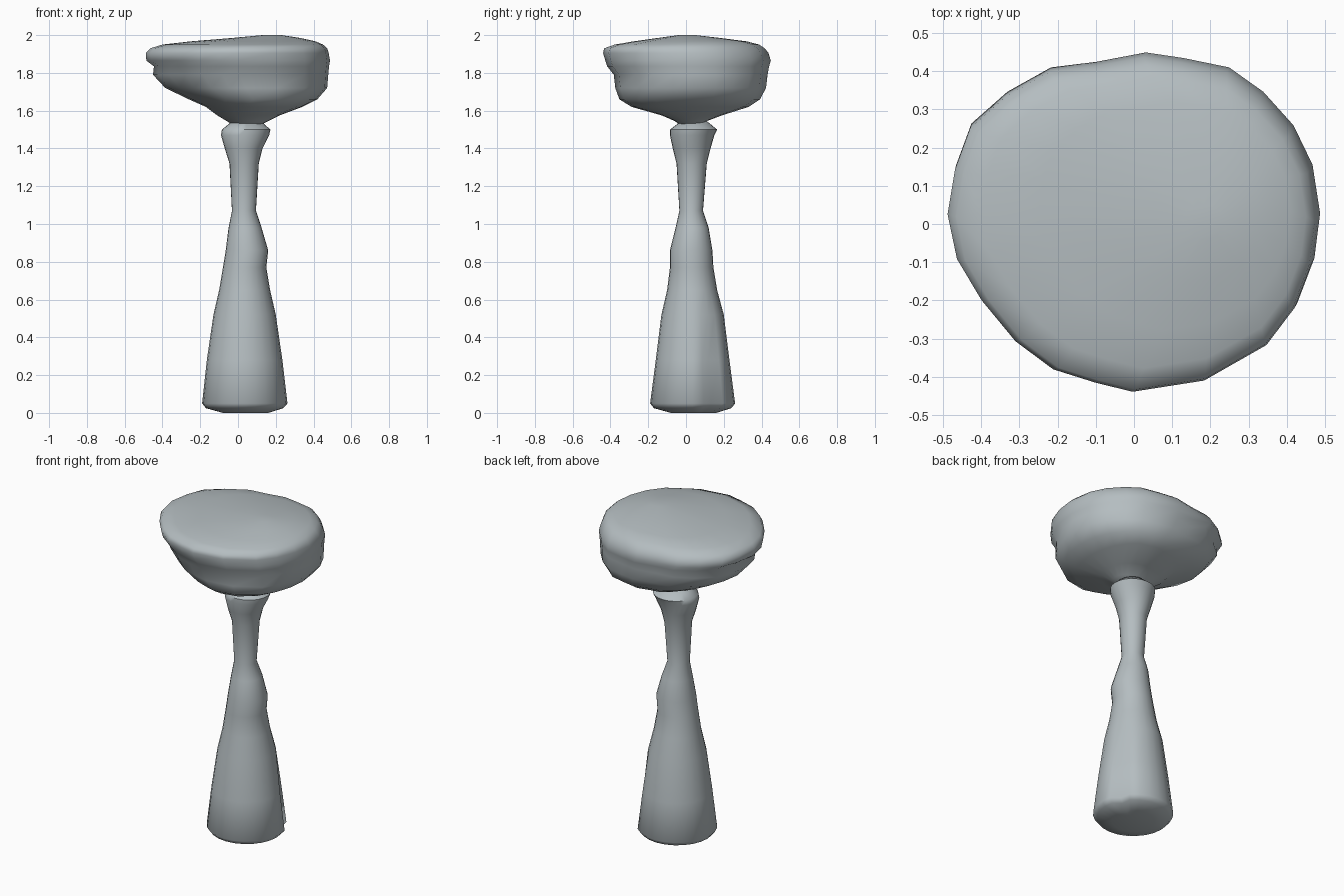
import bpy, bmesh, math

stone = bpy.data.materials.new("pale grey")
stone.diffuse_color = (0.46, 0.51, 0.53, 1)


def loft(name, outline, rings, angle, tweak=None):
    """Skin rings (z, x_min, x_max, y_min, y_max) shaped by a unit outline; cap both ends."""
    bm = bmesh.new()
    loops = []
    for z, x0, x1, y0, y1 in rings:
        loop = []
        for u, v in outline:
            x = (x0 + x1) / 2 + u * (x1 - x0) / 2
            y = (y0 + y1) / 2 + v * (y1 - y0) / 2
            if tweak:
                x, y = tweak(x, y, z, u, v)
            loop.append(bm.verts.new((x, y, z)))
        loops.append(loop)
    n = len(outline)
    for a, b in zip(loops, loops[1:]):
        for i in range(n):
            j = (i + 1) % n
            bm.faces.new((a[i], a[j], b[j], b[i]))
    bm.faces.new(loops[0][::-1])
    bm.faces.new(loops[-1])
    me = bpy.data.meshes.new(name)
    bm.to_mesh(me)
    bm.free()
    me.materials.append(stone)
    ob = bpy.data.objects.new(name, me)
    bpy.context.collection.objects.link(ob)
    bpy.ops.object.select_all(action='DESELECT')
    ob.select_set(True)
    bpy.context.view_layer.objects.active = ob
    bpy.ops.object.shade_smooth_by_angle(angle=math.radians(angle))
    return ob


# Pedestal: flared foot, pinched waist and a collar under the bowl
circle = [(math.cos(math.tau * i / 24), math.sin(math.tau * i / 24)) for i in range(24)]
pedestal_rings = [
    (0.00, -0.08, 0.16, -0.08, 0.16),
    (0.025, -0.17, 0.24, -0.17, 0.24),
    (0.05, -0.19, 0.262, -0.19, 0.26),
    (0.28, -0.165, 0.235, -0.16, 0.23),
    (0.52, -0.13, 0.20, -0.13, 0.20),
    (0.65, -0.10, 0.17, -0.10, 0.165),
    (0.77, -0.08, 0.15, -0.085, 0.145),
    (0.86, -0.065, 0.16, -0.085, 0.14),
    (0.98, -0.05, 0.125, -0.055, 0.12),
    (1.07, -0.032, 0.095, -0.035, 0.09),
    (1.32, -0.045, 0.11, -0.05, 0.11),
    (1.40, -0.07, 0.13, -0.07, 0.13),
    (1.47, -0.09, 0.165, -0.085, 0.15),
    (1.50, -0.085, 0.172, -0.085, 0.165),
    (1.545, -0.03, 0.12, -0.025, 0.11),
]


def crease(x, y, z, u, v):
    # Shallow vertical crease on the right-hand back of the foot
    if z < 0.5 and abs(math.atan2(v, u) - math.radians(30)) < 0.1:
        return x - 0.03 * u, y - 0.03 * v
    return x, y


loft("pedestal", circle, pedestal_rings, 50, crease)

# Bowl: slightly irregular round plan, measured at the rim
rim = [(0.49, 0.02), (0.47, 0.15), (0.42, 0.255), (0.34, 0.345), (0.25, 0.41),
       (0.13, 0.435), (0.03, 0.45), (-0.10, 0.425), (-0.22, 0.41), (-0.335, 0.345),
       (-0.43, 0.26), (-0.47, 0.15), (-0.49, 0.03), (-0.465, -0.09), (-0.40, -0.20),
       (-0.31, -0.31), (-0.21, -0.385), (-0.10, -0.42), (0.0, -0.445), (0.19, -0.415),
       (0.355, -0.32), (0.43, -0.22), (0.475, -0.10)]
plan = [(x / 0.49, y / 0.448) for x, y in rim]
bowl_rings = [
    (1.515, -0.01, 0.10, -0.02, 0.08),
    (1.545, -0.06, 0.16, -0.06, 0.11),
    (1.575, -0.11, 0.22, -0.13, 0.19),
    (1.62, -0.17, 0.34, -0.29, 0.33),
    (1.66, -0.26, 0.42, -0.355, 0.39),
    (1.72, -0.385, 0.472, -0.377, 0.422),
    (1.79, -0.45, 0.478, -0.385, 0.43),
    (1.835, -0.445, 0.482, -0.42, 0.438),
    (1.865, -0.485, 0.487, -0.43, 0.447),
    (1.905, -0.488, 0.48, -0.442, 0.435),
    (1.93, -0.465, 0.473, -0.436, 0.415),
    (1.95, -0.40, 0.45, -0.38, 0.385),
    (1.967, -0.25, 0.41, -0.28, 0.32),
    (1.985, -0.03, 0.33, -0.15, 0.18),
    (2.00, 0.13, 0.23, -0.04, 0.05),
]
loft("bowl", plan, bowl_rings, 60)
